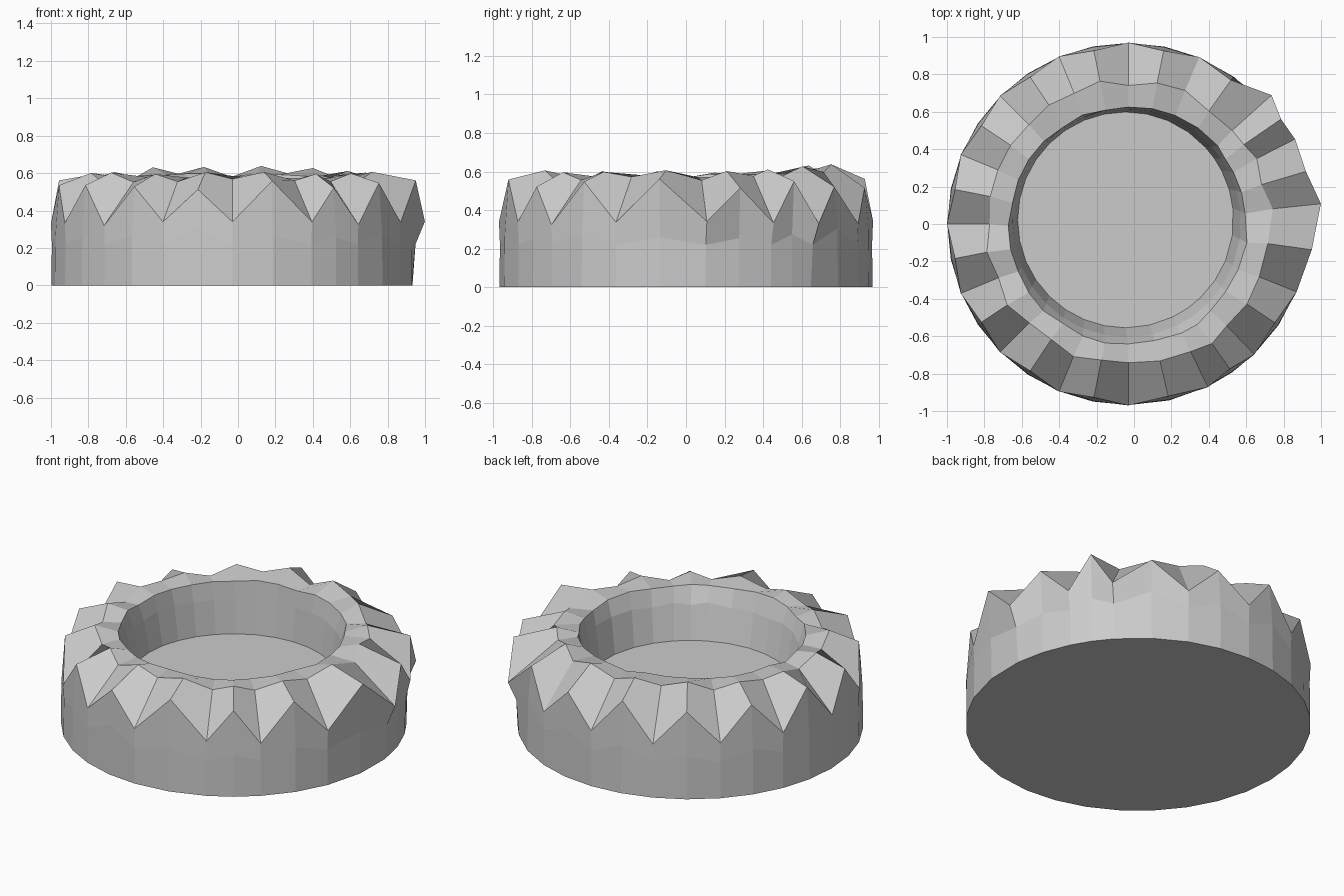
import bpy, bmesh, math, random

if "Cube" in bpy.data.objects:
    bpy.data.objects.remove(bpy.data.objects["Cube"])

random.seed(4)
CX = -0.03

# Chipped notches around the rim: angles in degrees, with the right side bulging out
notches = [-90, -64, -46, -22, 6, 27, 42, 67, 90, 112.5, 135, 157.5, 180, 202.5, 225, 247.5]
bulge = {6: 1.035, 27: 1.0, 42: 1.03}

angles, is_notch, radii = [], [], []
for i, a in enumerate(notches):
    b = notches[i + 1] if i < 15 else 270
    angles += [a, (a + b) / 2]
    is_notch += [True, False]
    tip = 0.99 if -22 <= a <= 27 else 0.945
    radii += [bulge.get(a, 0.97), tip]
N = len(angles)

bm = bmesh.new()


def ring(radius, height, cx=CX, cy=0.0):
    """One loop of vertices; radius and height are functions of the index."""
    out = []
    for i, deg in enumerate(angles):
        t = math.radians(deg)
        r = radius(i)
        out.append(bm.verts.new((cx + r * math.cos(t), cy + r * math.sin(t), height(i))))
    return out


def jit(v, d):
    return v + random.uniform(-d, d)


def back(i):
    return max(0, math.sin(math.radians(angles[i])))


rings = [
    # outer wall
    ring(lambda i: 0.968, lambda i: 0),
    ring(lambda i: 0.965 + 0.3 * max(0, radii[i] - 0.97),
         lambda i: 0.22 if is_notch[i] else jit(0.28, 0.03)),
    # zigzag of stone tips and notches
    ring(lambda i: radii[i], lambda i: jit(0.33, 0.015) if is_notch[i] else jit(0.54, 0.03)),
    # uneven crest
    ring(lambda i: jit(0.76, 0.02), lambda i: jit(0.565 if is_notch[i] else 0.605, 0.015) + 0.02 * back(i)),
    # inner lip, basin wall and floor edge
    ring(lambda i: jit(0.635, 0.008), lambda i: jit(0.575, 0.01) + 0.015 * back(i), CX, -0.01),
    ring(lambda i: 0.61, lambda i: jit(0.48, 0.01), -0.038, 0.005),
    ring(lambda i: 0.577, lambda i: 0.275, -0.045, 0.022),
]
for lo, hi in zip(rings, rings[1:]):
    for i in range(N):
        j = (i + 1) % N
        bm.faces.new((lo[i], lo[j], hi[j], hi[i]))

# Flat underside and basin floor
bm.faces.new(rings[0][::-1])
bm.faces.new(rings[-1])
bmesh.ops.recalc_face_normals(bm, faces=bm.faces)

mesh = bpy.data.meshes.new("stone_basin")
bm.to_mesh(mesh)
bm.free()
obj = bpy.data.objects.new("stone_basin", mesh)
bpy.context.collection.objects.link(obj)
